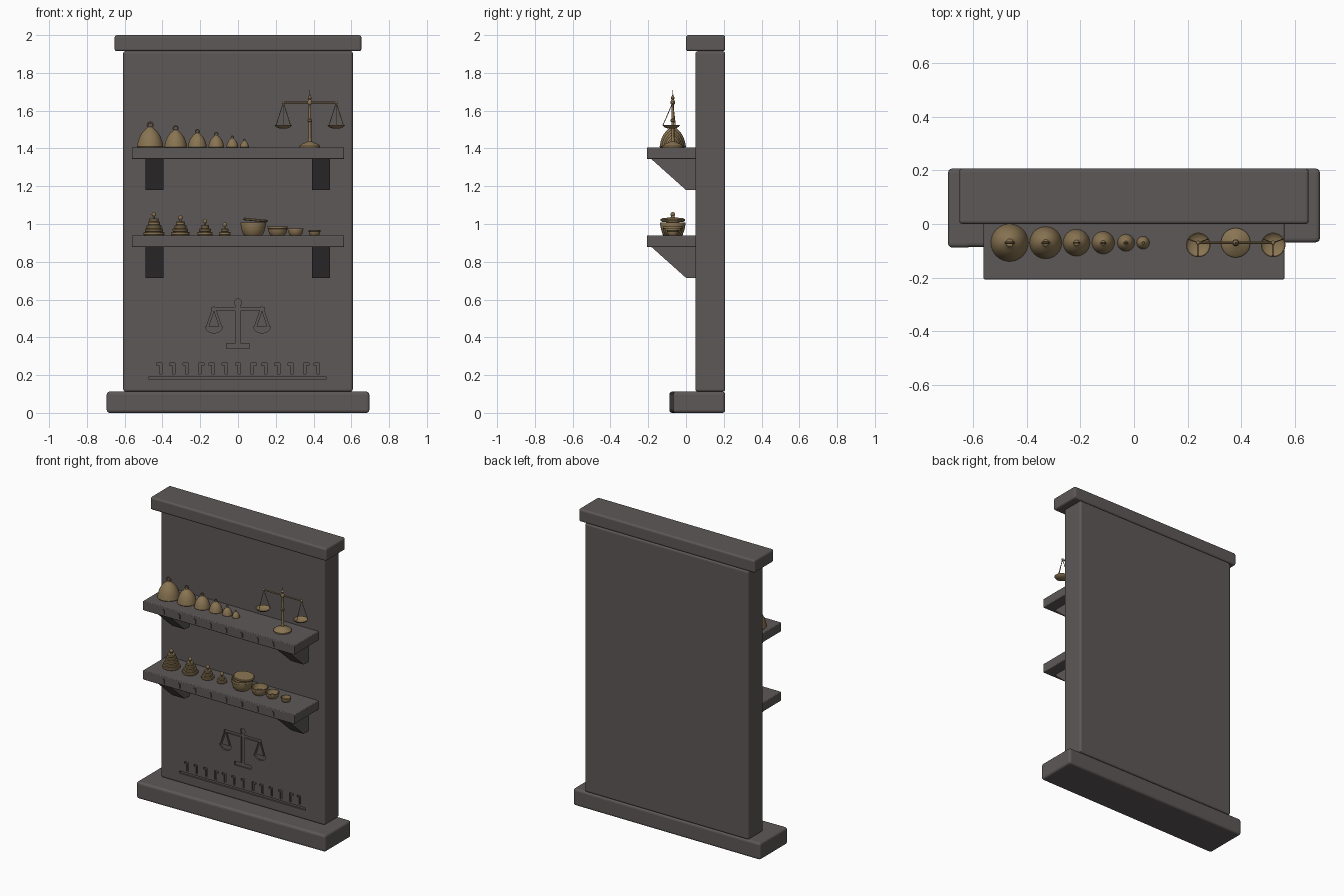
import bpy, bmesh, math
from mathutils import Vector, Matrix

old = bpy.data.objects.get("Cube")
if old:
    bpy.data.objects.remove(old, do_unlink=True)


def material(name, rgb, rough):
    m = bpy.data.materials.new(name)
    m.use_nodes = True
    m.diffuse_color = (*rgb, 1)
    node = m.node_tree.nodes["Principled BSDF"]
    node.inputs["Base Color"].default_value = (*rgb, 1)
    node.inputs["Roughness"].default_value = rough
    return m


STONE = material("dark stone", (0.11, 0.098, 0.095), 0.9)
BRASS = material("aged brass", (0.25, 0.175, 0.085), 0.6)


def finish(bm, name, mat, smooth=False):
    bmesh.ops.recalc_face_normals(bm, faces=bm.faces)
    mesh = bpy.data.meshes.new(name)
    bm.to_mesh(mesh)
    bm.free()
    ob = bpy.data.objects.new(name, mesh)
    bpy.context.collection.objects.link(ob)
    mesh.materials.append(mat)
    bpy.ops.object.select_all(action="DESELECT")
    ob.select_set(True)
    bpy.context.view_layer.objects.active = ob
    if smooth:
        bpy.ops.object.shade_smooth_by_angle(angle=math.radians(35))
    return ob


def slab(name, x, y0, y1, z0, z1, bevel, skew=0):
    """Bevelled block centred on x = 0; skew slants its front edge."""
    bm = bmesh.new()
    bmesh.ops.create_cube(bm, size=1)
    for v in bm.verts:
        front = v.co.y < 0
        v.co = (v.co.x * 2 * x, y0 if front else y1, z0 if v.co.z < 0 else z1)
        if front:
            v.co.y += skew * (v.co.x > 0)
    bmesh.ops.bevel(bm, geom=bm.edges[:], offset=bevel, segments=3,
                    profile=0.5, affect="EDGES")
    return finish(bm, name, STONE)


def prism(bm, pts, axis, lo, hi):
    """Extrude a 2D outline along x or y."""
    def place(p, d):
        return (d, p[0], p[1]) if axis == "x" else (p[0], d, p[1])
    a = [bm.verts.new(place(p, lo)) for p in pts]
    b = [bm.verts.new(place(p, hi)) for p in pts]
    bm.faces.new(a)
    bm.faces.new(b[::-1])
    for i in range(len(pts)):
        j = (i + 1) % len(pts)
        bm.faces.new((a[j], a[i], b[i], b[j]))


def bar(p, q, w):
    """Outline of a straight stroke of width w."""
    p, q = Vector(p), Vector(q)
    d = (q - p).normalized() * w / 2
    n = Vector((-d.y, d.x))
    return [p + n, p - n, q - n, q + n]


def arc(cx, cz, rx, rz, a0, a1, n):
    return [(cx + rx * math.cos(a0 + (a1 - a0) * i / n),
             cz + rz * math.sin(a0 + (a1 - a0) * i / n)) for i in range(n + 1)]


def engrave(target, outlines, face_y, depth):
    """Cut the outlines into the front face of the target."""
    bm = bmesh.new()
    for pts in outlines:
        prism(bm, pts, "y", face_y - 0.02, face_y + depth)
    cutter = finish(bm, "carving_cutter", STONE)
    cutter.hide_render = True
    mod = target.modifiers.new("carving", "BOOLEAN")
    mod.operation, mod.solver, mod.object = "DIFFERENCE", "EXACT", cutter
    mod.use_self = True
    bpy.context.view_layer.objects.active = target
    bpy.ops.object.modifier_apply(modifier=mod.name)
    bpy.data.objects.remove(cutter, do_unlink=True)


def notch(x, z, h, side):
    """Upright cut with a short hooked arm."""
    w = h * 0.22
    return [bar((x, z), (x, z + h), w),
            bar((x, z + h - w / 2), (x - side * h * 0.35, z + h - w / 2), w)]


def lathe(name, profile, x, z, y=-0.07, tilt=0):
    """Turned brass part from (radius, height) points."""
    bm = bmesh.new()
    n = 32
    rings = [[bm.verts.new((r * math.cos(math.tau * i / n),
                            r * math.sin(math.tau * i / n), h))
              for i in range(n)] for r, h in profile]
    for a, b in zip(rings, rings[1:]):
        for i in range(n):
            j = (i + 1) % n
            bm.faces.new((a[i], a[j], b[j], b[i]))
    bmesh.ops.remove_doubles(bm, verts=bm.verts, dist=1e-6)
    bm.transform(Matrix.Translation((x, y, z)) @ Matrix.Rotation(tilt, 4, "Y"))
    return finish(bm, name, BRASS, True)


def rod(bm, p, q, r):
    p, q = Vector(p), Vector(q)
    d = q - p
    mat = Matrix.Translation((p + q) / 2) @ d.to_track_quat("Z", "Y").to_matrix().to_4x4()
    bmesh.ops.create_cone(bm, cap_ends=True, segments=10, radius1=r, radius2=r,
                          depth=d.length, matrix=mat)


# Stone body
slab("plinth", 0.695, -0.088, 0.207, 0, 0.113, 0.015, skew=0.02)
panel = slab("back_panel", 0.608, 0.05, 0.207, 0.113, 1.915, 0.012)
slab("cornice", 0.653, 0, 0.207, 1.915, 2, 0.012)

# Carved balance emblem, notches and line
carving = [bar((-0.06, 0.355), (0.06, 0.355), 0.026), bar((0, 0.36), (0, 0.58), 0.025),
           arc(0, 0.585, 0.018, 0.018, 0, math.tau * 15 / 16, 15),
           bar((-0.14, 0.55), (0.14, 0.55), 0.018)]
for s in (-1, 1):
    cx = s * 0.127
    carving.append(arc(cx, 0.457, 0.045, 0.034, math.pi, math.tau, 10))
    carving += [bar((cx, 0.56), (cx + e * 0.036, 0.45), 0.01) for e in (-1, 1)]
for i in range(13):
    carving += notch(-0.41 + i * 0.0695, 0.205, 0.06, -1 if i % 4 == 3 else 1)
carving.append(bar((-0.47, 0.185), (0.467, 0.185), 0.016))
engrave(panel, carving, 0.05, 0.01)

# Shelves and brackets
for label, top in (("upper", 1.405), ("lower", 0.94)):
    shelf = slab(label + "_shelf", 0.562, -0.207, 0.052, top - 0.062, top, 0.005)
    cuts = []
    for i in range(8):
        cuts += notch(-0.4 + i * 0.116, top - 0.048, 0.034, 1)
    engrave(shelf, cuts, -0.207, 0.006)
    for side, cx in (("right", -0.442), ("left", 0.44)):
        bm = bmesh.new()
        z = top - 0.06
        prism(bm, [(0.055, z), (-0.185, z), (0, top - 0.225), (0.055, top - 0.225)],
              "x", cx - 0.047, cx + 0.047)
        finish(bm, f"{label}_bracket_{side}", STONE)

# Bell weights with ring handles
BELL = [(0, 0), (0.96, 0), (1, 0.06), (0.97, 0.2), (0.92, 0.45), (0.82, 0.75),
        (0.66, 1.05), (0.45, 1.3), (0.3, 1.42), (0.24, 1.5), (0.2, 1.56), (0, 1.58)]
bells = ((-0.465, 0.07), (-0.33, 0.06), (-0.215, 0.05),
         (-0.115, 0.042), (-0.03, 0.032), (0.034, 0.024))
for i, (x, r) in enumerate(bells):
    lathe(f"bell_weight_{i + 1}", [(a * r, h * r) for a, h in BELL], x, 1.405)
    bpy.ops.mesh.primitive_torus_add(
        major_segments=20, minor_segments=8, major_radius=0.2 * r, minor_radius=0.065 * r,
        location=(x, -0.07, 1.405 + 1.7 * r), rotation=(math.pi / 2, 0, 0))
    ring = bpy.context.object
    ring.name = f"bell_ring_{i + 1}"
    ring.data.materials.append(BRASS)
    bpy.ops.object.shade_smooth_by_angle()

# Stacked disc weights with knobs
for k, (x, r) in enumerate(((-0.445, 0.055), (-0.305, 0.049), (-0.175, 0.04), (-0.07, 0.031))):
    tiers, t = 5 - k, 0.018
    prof = [(0, 0)]
    for i in range(tiers):
        a, z = r * (1 - 0.68 * i / tiers), i * t
        prof += [(a - 0.003, z), (a, z + 0.004), (a, z + t - 0.004), (a - 0.003, z + t)]
    z = tiers * t
    prof += [(0.005, z), (0.005, z + 0.009)]
    prof += [(0.012 * math.cos(b), z + 0.021 + 0.012 * math.sin(b))
             for b in [math.radians(d) for d in range(-60, 91, 25)]]
    lathe(f"disc_weight_{k + 1}", prof + [(0, z + 0.033)], x, 0.94)

# Measuring bowls
BOWL = [(0, 0), (0.7, 0), (0.8, 0.12), (0.93, 0.5), (0.96, 0.75), (1, 0.78),
        (1, 1), (0.9, 1), (0.84, 0.55), (0.7, 0.25), (0, 0.2)]
for i, (x, r, h) in enumerate(((0.08, 0.068, 0.068), (0.21, 0.053, 0.046),
                               (0.305, 0.042, 0.036), (0.405, 0.032, 0.028))):
    lathe(f"bowl_{i + 1}", [(a * r, b * h) for a, b in BOWL], x, 0.94)
lathe("tilted_lid", [(0, 0), (0.06, 0), (0.065, 0.004), (0.065, 0.01), (0.06, 0.014),
                     (0, 0.014)], 0.092, 1.014, tilt=0.1)

# Balance stand and beam
cx, cy, beam_z = 0.38, -0.07, 1.643
lathe("balance_stand", [(0, 0), (0.055, 0), (0.055, 0.008), (0.045, 0.017), (0.025, 0.025),
                        (0.011, 0.033), (0.008, 0.05), (0.008, 0.135), (0.012, 0.14),
                        (0.012, 0.148), (0.007, 0.153), (0.006, 0.225), (0.011, 0.23),
                        (0.013, 0.24), (0.009, 0.25), (0.006, 0.254), (0.011, 0.262),
                        (0.006, 0.271), (0.003, 0.275), (0, 0.305)], cx, 1.405)
bm = bmesh.new()
rod(bm, (cx - 0.14, cy, beam_z), (cx + 0.14, cy, beam_z), 0.0045)
for s in (-1, 1):
    bmesh.ops.create_uvsphere(bm, u_segments=12, v_segments=8, radius=0.008,
                              matrix=Matrix.Translation((cx + s * 0.14, cy, beam_z)))
finish(bm, "balance_beam", BRASS, True)

# Hanging pans and their cords
for side, s in (("right", -1), ("left", 1)):
    x = cx + s * 0.14
    lathe("pan_" + side, [(0, 0), (0.024, 0.002), (0.039, 0.009), (0.046, 0.018),
                          (0.043, 0.019), (0.036, 0.012), (0.022, 0.006), (0, 0.004)],
          x, 1.505, cy - 0.008)
    bm = bmesh.new()
    for a in (30, 150, 270):
        a = math.radians(a)
        rod(bm, (x, cy, beam_z),
            (x + 0.044 * math.cos(a), cy - 0.008 + 0.044 * math.sin(a), 1.523), 0.002)
    finish(bm, "pan_cords_" + side, BRASS, True)
